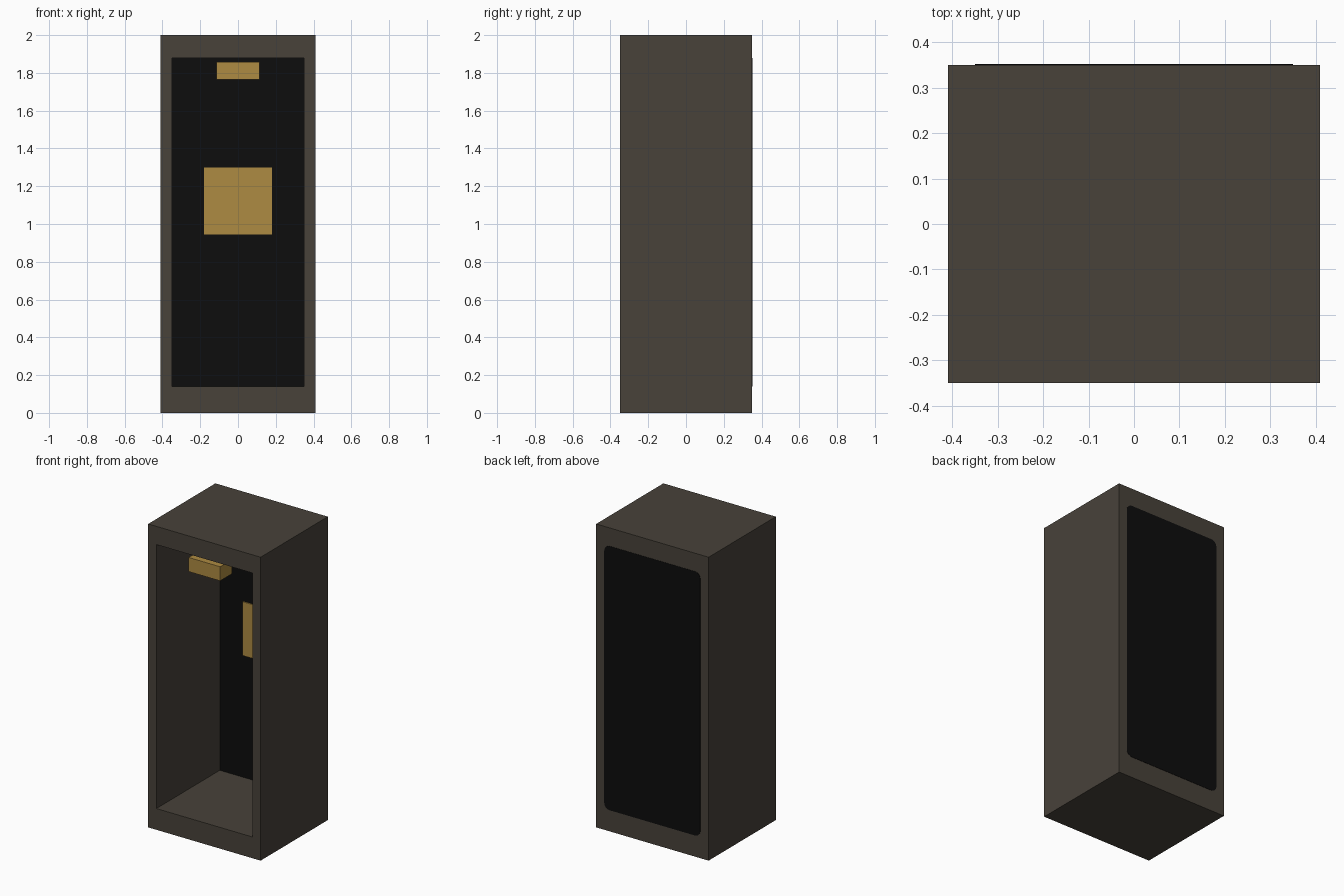
import bpy, bmesh, math

if "Cube" in bpy.data.objects:
    bpy.data.objects.remove(bpy.data.objects["Cube"])


def material(name, rgb):
    m = bpy.data.materials.new(name)
    m.diffuse_color = (*rgb, 1)
    m.use_nodes = True
    m.node_tree.nodes["Principled BSDF"].inputs["Base Color"].default_value = m.diffuse_color
    return m


BROWN = material("dark brown", (0.065, 0.054, 0.042))
BLACK = material("black", (0.004, 0.004, 0.004))
GOLD = material("gold", (0.423, 0.258, 0.054))

X, Y = 0.41, 0.35                 # cabinet half width and half depth
OX, OZ0, OZ1 = 0.35, 0.14, 1.88   # opening half width, bottom and top
WALL_Y = 0.31                     # inner back wall


def finish(name, bm, *mats):
    mesh = bpy.data.meshes.new(name)
    bmesh.ops.recalc_face_normals(bm, faces=bm.faces)
    bm.to_mesh(mesh)
    bm.free()
    for m in mats:
        mesh.materials.append(m)
    obj = bpy.data.objects.new(name, mesh)
    bpy.context.collection.objects.link(obj)
    return obj


def box_bm(lo, hi):
    bm = bmesh.new()
    bmesh.ops.create_cube(bm, size=1)
    for v in bm.verts:
        v.co = [a if c < 0 else b for c, a, b in zip(v.co, lo, hi)]
    return bm


# Cabinet: a solid block with the front face inset and pushed back
bm = box_bm((-X, -Y, 0), (X, Y, 2))
bm.normal_update()
front = min(bm.faces, key=lambda f: f.calc_center_median().y)
bmesh.ops.inset_individual(bm, faces=[front], thickness=0.05)
for v in front.verts:
    v.co.x = math.copysign(OX, v.co.x)
    v.co.z = OZ1 if v.co.z > 1 else OZ0
inner = bmesh.ops.extrude_discrete_faces(bm, faces=[front])["faces"][0]
for v in inner.verts:
    v.co.y = WALL_Y
inner.material_index = 1          # black inner back wall
finish("cabinet", bm, BROWN, BLACK)

# Rear panel: thin plate with rounded corners
R, STEPS = 0.04, 6
bm = bmesh.new()
ring = []
corners = [(OX - R, OZ1 - R), (R - OX, OZ1 - R), (R - OX, OZ0 + R), (OX - R, OZ0 + R)]
for q, (cx, cz) in enumerate(corners):
    for i in range(STEPS + 1):
        a = math.pi / 2 * (q + i / STEPS)
        ring.append(bm.verts.new((cx + R * math.cos(a), Y - 0.001, cz + R * math.sin(a))))
face = bm.faces.new(ring)
ext = bmesh.ops.extrude_face_region(bm, geom=[face])["geom"]
for v in ext:
    if isinstance(v, bmesh.types.BMVert):
        v.co.y = Y + 0.002
bmesh.ops.delete(bm, geom=[face], context="FACES_ONLY")
finish("rear_panel", bm, BLACK)

# Gold block under the top of the opening, and gold plaque on the inner wall
finish("top_block", box_bm((-0.115, -Y, 1.765), (0.115, -0.225, 1.858)), GOLD)
finish("wall_plaque", box_bm((-0.18, WALL_Y - 0.007, 0.945), (0.18, WALL_Y, 1.3)), GOLD)
